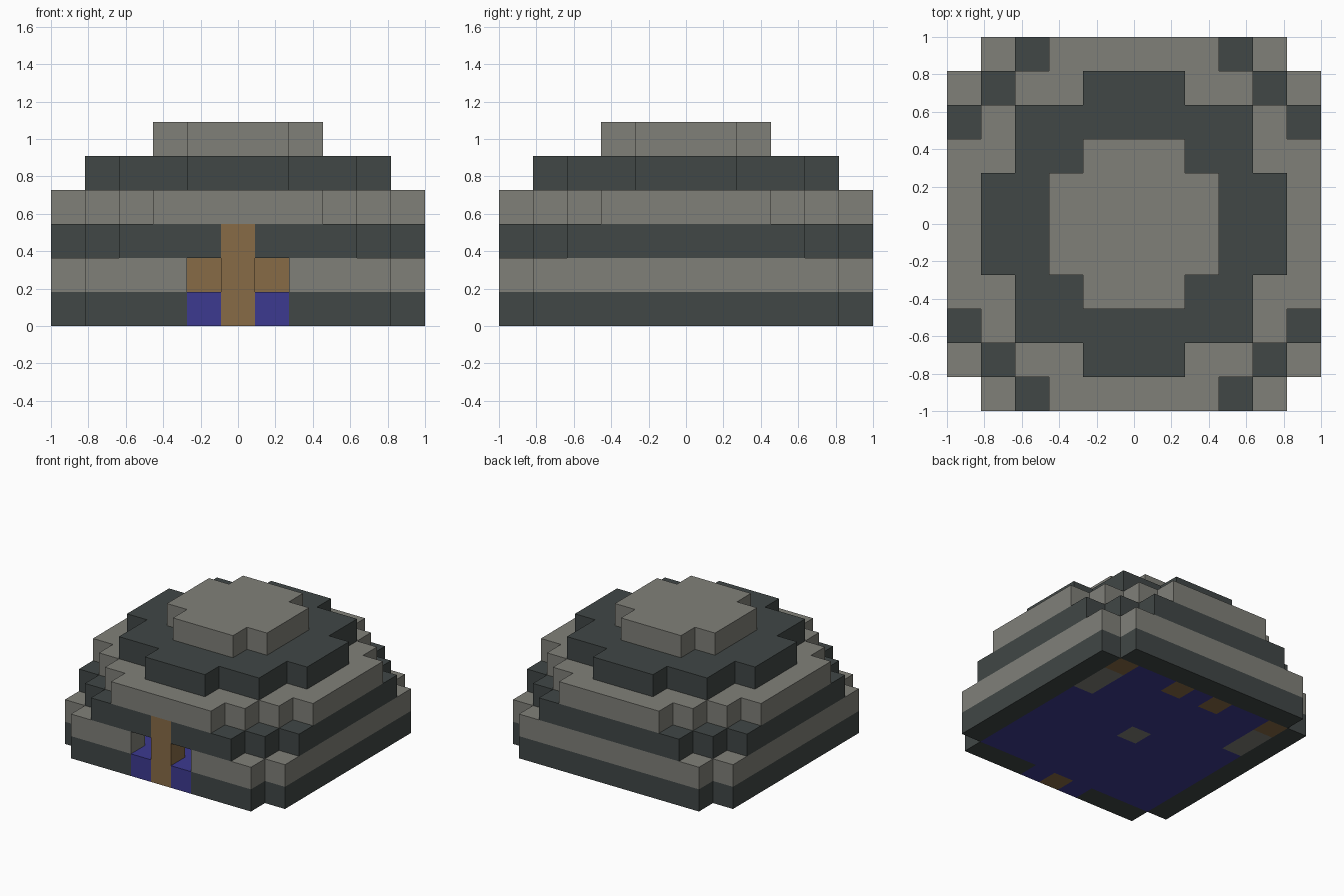
import bpy
import bmesh

CELL = 2 / 11
REACH = range(-5, 6)

cube = bpy.data.objects.get("Cube")
if cube:
    bpy.data.objects.remove(cube, do_unlink=True)


def make_material(name, rgb):
    mat = bpy.data.materials.new(name)
    mat.use_nodes = True
    mat.diffuse_color = (*rgb, 1)
    bsdf = next(n for n in mat.node_tree.nodes if n.type == "BSDF_PRINCIPLED")
    bsdf.inputs["Base Color"].default_value = (*rgb, 1)
    return mat


grey = make_material("stone grey", (0.216, 0.216, 0.191))
dark = make_material("dark slate", (0.052, 0.063, 0.061))
brown = make_material("wood brown", (0.245, 0.147, 0.062))
blue = make_material("deep blue", (0.046, 0.042, 0.28))


def block(name, cells, level, mat, height=1):
    """Lay square cells flat on a level and thicken them upward."""
    bm = bmesh.new()
    for i, j in sorted(cells):
        corners = [(i - .5, j - .5), (i + .5, j - .5), (i + .5, j + .5), (i - .5, j + .5)]
        bm.faces.new([bm.verts.new((x * CELL, y * CELL, level * CELL)) for x, y in corners])
    bmesh.ops.remove_doubles(bm, verts=bm.verts, dist=0.001)
    mesh = bpy.data.meshes.new(name)
    bm.to_mesh(mesh)
    bm.free()
    mesh.materials.append(mat)
    obj = bpy.data.objects.new(name, mesh)
    bpy.context.collection.objects.link(obj)
    solid = obj.modifiers.new("thickness", "SOLIDIFY")
    solid.thickness = height * CELL
    solid.offset = 1


def plan(half_widths):
    """Half width of each row, counted from the middle row outward."""
    return {(i, j) for j in REACH for i in REACH
            if abs(j) < len(half_widths) and abs(i) <= half_widths[abs(j)]}


def inside(cells):
    return {(i, j) for i, j in cells
            if {(i + 1, j), (i - 1, j), (i, j + 1), (i, j - 1)} <= cells}


# Stepped dome, from the ground up
tiers = [plan(rows) for rows in (
    (5, 5, 5, 5, 5, 4),
    (5, 5, 5, 5, 5, 4),
    (5, 5, 5, 5, 4, 3),
    (5, 5, 5, 4, 3, 2),
    (4, 4, 3, 3, 1),
    (2, 2, 1),
)]
names = ["base_wall", "lower_wall", "middle_wall", "upper_wall", "roof_step", "roof_cap"]
post = {(0, -5)}
openings = {(-1, -5), (1, -5)}

for level, cells in enumerate(tiers):
    walls = set(cells)
    if level + 1 < len(tiers):
        walls -= inside(cells) & tiers[level + 1]
    if level < 3:
        walls -= post
    if level < 2:
        walls -= openings
    block(names[level], walls, level, grey if level % 2 else dark)

# Entrance post between the two openings
block("entrance_post", post, 0, brown, 3)

# Inner furnishings standing through the floor
wood_cells = {(i, 4) for i in (-4, -1, 1, 4)}
stone_cells = {(side * 4, j) for side in (-1, 1) for j in (2, 3)} | {(0, 0)}
block("wooden_blocks", wood_cells, 0, brown, 2)
block("stone_tiles", stone_cells, 0, grey)

# Floor with its two door sills
block("floor", (inside(tiers[0]) | openings) - wood_cells - stone_cells, 0, blue)
